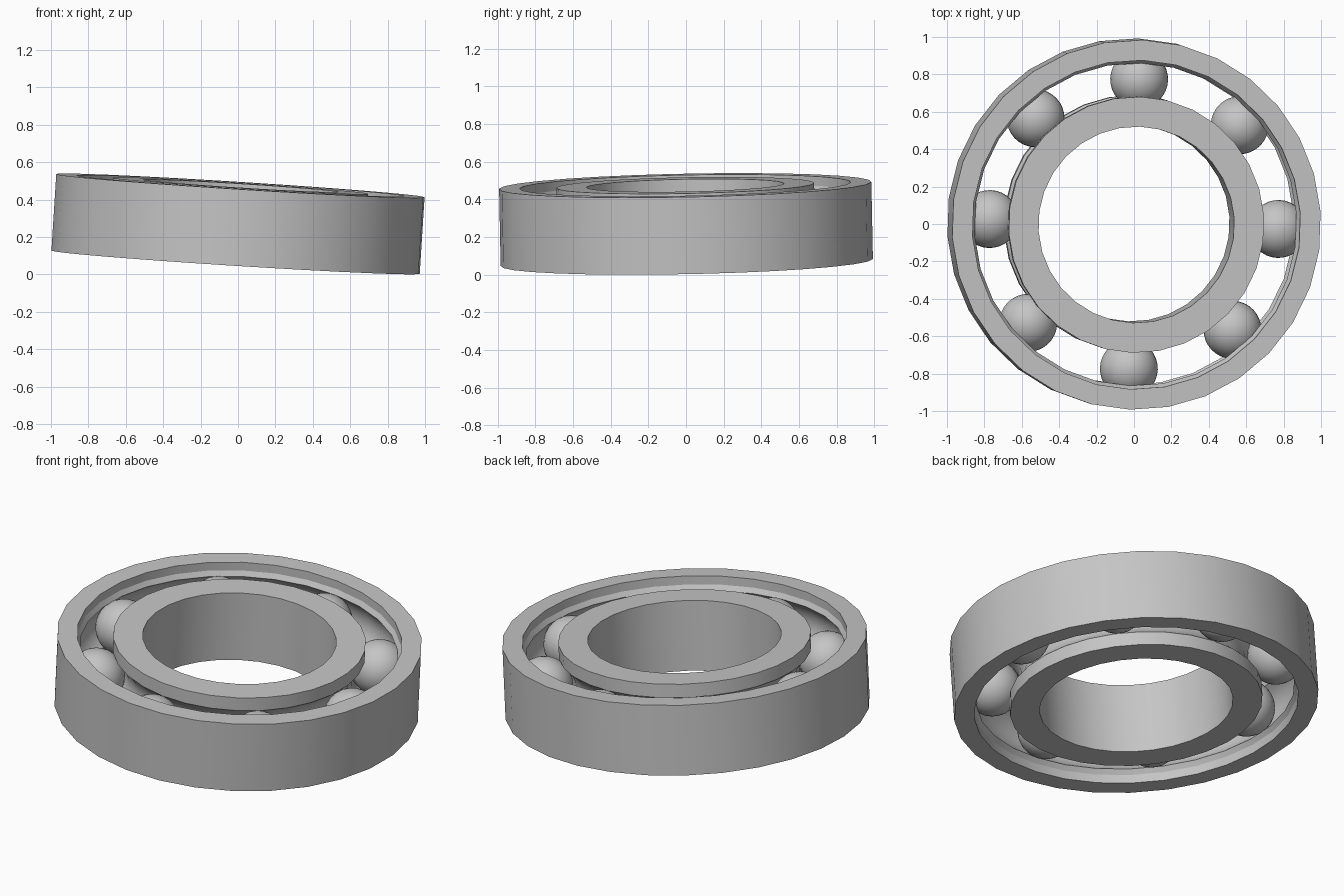
import bpy
import bmesh
from math import cos, sin, tau, pi, acos, radians
from mathutils import Matrix, Vector

if "Cube" in bpy.data.objects:
    bpy.data.objects.remove(bpy.data.objects["Cube"])

# Main dimensions
OUTER_R, RIM_R, LIP_R = 0.989, 0.88, 0.863
RACE_R, BORE_R = 0.685, 0.525
PITCH_R, BALL_R = 0.774, 0.155
HALF = 0.205
SIDES, BALLS, ARC_STEPS = 30, 8, 10

# The whole bearing leans slightly
axis = Vector((0.063, -0.02, 1)).normalized()
lean = Vector((0, 0, 1)).rotation_difference(axis).to_matrix().to_4x4()
pose = Matrix.Translation((0, 0, 0.27)) @ lean @ Matrix.Rotation(radians(-2), 4, "Z")

steel = bpy.data.materials.new("steel grey")
steel.use_nodes = True
grey = (0.56, 0.56, 0.56, 1)
steel.diffuse_color = grey
steel.node_tree.nodes["Principled BSDF"].inputs["Base Color"].default_value = grey


def add_part(name, bm, matrix, smooth_angle):
    bmesh.ops.recalc_face_normals(bm, faces=bm.faces)
    mesh = bpy.data.meshes.new(name)
    bm.to_mesh(mesh)
    bm.free()
    mesh.materials.append(steel)
    obj = bpy.data.objects.new(name, mesh)
    bpy.context.collection.objects.link(obj)
    obj.matrix_world = matrix
    bpy.ops.object.select_all(action="DESELECT")
    obj.select_set(True)
    bpy.context.view_layer.objects.active = obj
    bpy.ops.object.shade_smooth_by_angle(angle=radians(smooth_angle))


def lathe(name, profile):
    """Revolve a closed (radius, height) profile around the axis."""
    bm = bmesh.new()
    loops = []
    for i in range(SIDES):
        a = tau * i / SIDES + pi / 2
        loops.append([bm.verts.new((r * cos(a), r * sin(a), z)) for r, z in profile])
    for i, here in enumerate(loops):
        there = loops[(i + 1) % SIDES]
        for j in range(len(profile)):
            k = (j + 1) % len(profile)
            bm.faces.new((here[j], there[j], there[k], here[k]))
    add_part(name, bm, pose, 25)


def raceway(lip_radius, side):
    """Groove arc from top to bottom, hollowed outward (1) or inward (-1)."""
    half_angle = acos(abs(lip_radius - PITCH_R) / BALL_R)
    angles = [half_angle * (1 - 2 * i / ARC_STEPS) for i in range(ARC_STEPS + 1)]
    return [(PITCH_R + side * BALL_R * cos(a), BALL_R * sin(a)) for a in angles]


# Outer ring with a stepped rim and ball groove
step = 0.155
lathe("outer_ring", [(OUTER_R, -HALF), (OUTER_R, HALF), (RIM_R, HALF), (RIM_R, step)]
      + raceway(LIP_R, 1) + [(RIM_R, -step), (RIM_R, -HALF)])

# Inner ring with a plain bore and ball groove
lathe("inner_ring", [(BORE_R, -HALF), (BORE_R, HALF), (RACE_R, HALF)]
      + raceway(RACE_R, -1) + [(RACE_R, -HALF)])

# Balls spaced evenly between the rings
for i in range(BALLS):
    a = tau * i / BALLS
    bm = bmesh.new()
    bmesh.ops.create_uvsphere(bm, u_segments=32, v_segments=16, radius=BALL_R)
    spot = Matrix.Translation((PITCH_R * cos(a), PITCH_R * sin(a), 0))
    add_part(f"ball_{i + 1}", bm, pose @ spot, 60)
